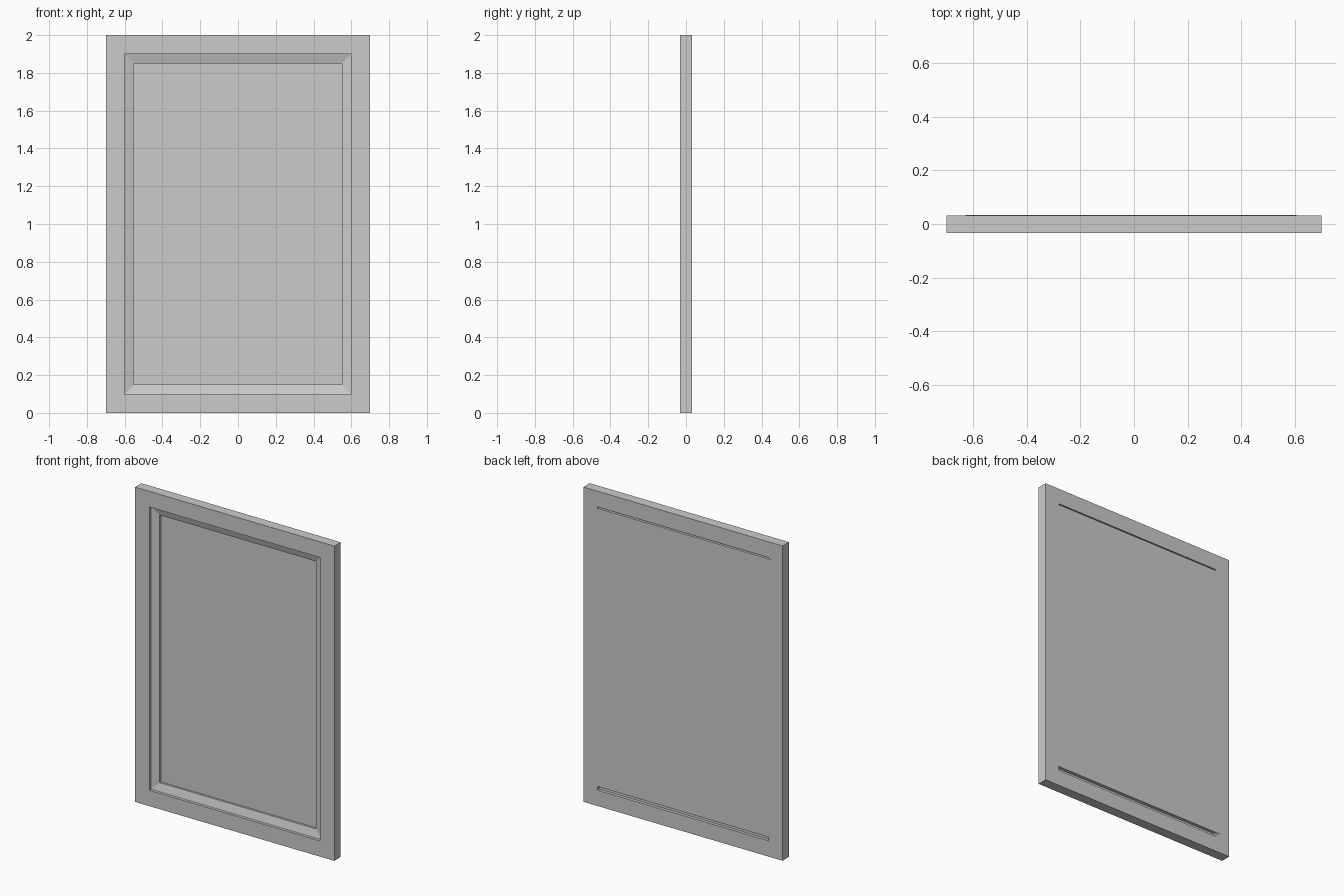
import bpy, bmesh

if "Cube" in bpy.data.objects:
    bpy.data.objects.remove(bpy.data.objects["Cube"])

W, H = 0.7, 2.0             # half width, height
FRONT, BACK = -0.033, 0.031


def finish(name, bm):
    bmesh.ops.recalc_face_normals(bm, faces=bm.faces)
    mesh = bpy.data.meshes.new(name)
    bm.to_mesh(mesh)
    bm.free()
    ob = bpy.data.objects.new(name, mesh)
    bpy.context.collection.objects.link(ob)
    return ob


def mitred_ring(name, profile):
    """Sweep a closed (inset, y) profile round the door rectangle."""
    bm = bmesh.new()
    loops = []
    for i, y in profile:
        loops.append([bm.verts.new(p) for p in (
            (-W + i, y, i), (W - i, y, i), (W - i, y, H - i), (-W + i, y, H - i))])
    n = len(loops)
    for k in range(n):
        a, b = loops[k], loops[(k + 1) % n]
        for j in range(4):
            m = (j + 1) % 4
            bm.faces.new((a[j], a[m], b[m], b[j]))
    return finish(name, bm)


def box(name, lo, hi):
    bm = bmesh.new()
    bmesh.ops.create_cube(bm, size=1)
    for v in bm.verts:
        v.co = [(a + b) / 2 + c * (b - a) for a, b, c in zip(lo, hi, v.co)]
    return finish(name, bm)


# Outer frame with rectangular opening
mitred_ring("outer_frame", [(0, FRONT), (0.1, FRONT), (0.1, BACK), (0, BACK)])

# Sloped moulding stepped back inside the opening
mitred_ring("inner_moulding", [(0.1, FRONT + 0.018), (0.15, FRONT + 0.032),
                               (0.15, 0.012), (0.1, 0.012)])

# Slightly off-centre panel, standing just proud of the back and leaving thin slots
box("back_panel", (-0.63, 0.012, 0.125), (0.607, 0.033, 1.892))
